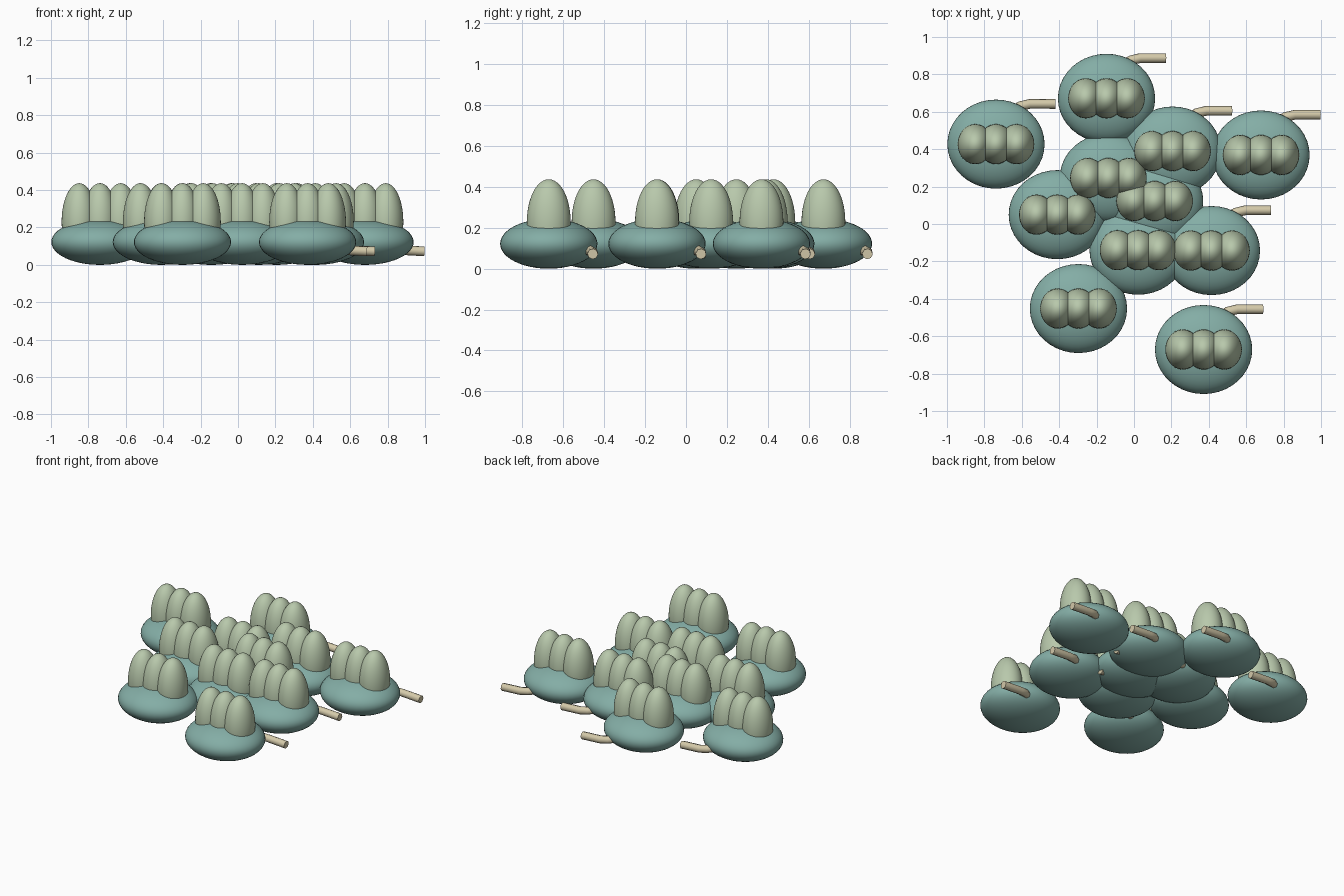
import bpy
from mathutils import Vector

cube = bpy.data.objects.get("Cube")
if cube:
    bpy.data.objects.remove(cube, do_unlink=True)


def material(name, rgb):
    mat = bpy.data.materials.new(name)
    mat.use_nodes = True
    color = (*rgb, 1)
    mat.diffuse_color = color
    mat.node_tree.nodes["Principled BSDF"].inputs["Base Color"].default_value = color
    return mat


TEAL = material("muted teal", (0.23, 0.42, 0.38))
SAGE = material("pale sage", (0.48, 0.58, 0.41))
CREAM = material("cream stem", (0.66, 0.59, 0.40))


def ellipsoid(name, center, radii, mat):
    bpy.ops.mesh.primitive_uv_sphere_add(segments=40, ring_count=24, location=center)
    obj = bpy.context.object
    obj.name = name
    obj.scale = radii
    bpy.ops.object.transform_apply(location=False, rotation=False, scale=True)
    obj.data.materials.append(mat)
    bpy.ops.object.shade_smooth()
    return obj


def stem(name, base):
    # Round tube that leaves the body at the back and bends to the left
    path = [(0.05, 0.13, 0.1), (0.09, 0.178, 0.095), (0.13, 0.203, 0.087),
            (0.18, 0.215, 0.08), (0.318, 0.215, 0.072)]
    curve = bpy.data.curves.new(name, "CURVE")
    curve.dimensions = "3D"
    curve.bevel_depth = 0.026
    curve.bevel_resolution = 2
    curve.use_fill_caps = True
    spline = curve.splines.new("POLY")
    spline.points.add(len(path) - 1)
    for point, co in zip(spline.points, path):
        point.co = (*(base + Vector(co)), 1)
    curve.materials.append(CREAM)
    obj = bpy.data.objects.new(name, curve)
    bpy.context.collection.objects.link(obj)
    bpy.ops.object.select_all(action="DESELECT")
    obj.select_set(True)
    bpy.context.view_layer.objects.active = obj
    bpy.ops.object.convert(target="MESH")
    bpy.ops.object.shade_smooth_by_angle(angle=0.8)


# Ground positions of the scattered pods
PODS = [(-0.147, 0.672), (-0.738, 0.427), (0.206, 0.39), (0.679, 0.369),
        (-0.137, 0.246), (-0.41, 0.05), (0.11, 0.123), (0.022, -0.14),
        (0.414, -0.142), (-0.297, -0.452), (0.372, -0.671)]

for i, (x, y) in enumerate(PODS, 1):
    # Flattened body, three upright lobes and a bent stem
    ellipsoid(f"pod_body_{i}", (x, y, 0.122), (0.26, 0.238, 0.122), TEAL)
    for side, label in zip((-1, 0, 1), ("right", "middle", "left")):
        ellipsoid(f"pod_lobe_{label}_{i}", (x + side * 0.111, y, 0.23),
                  (0.094, 0.107, 0.207), SAGE)
    stem(f"pod_stem_{i}", Vector((x, y, 0)))
